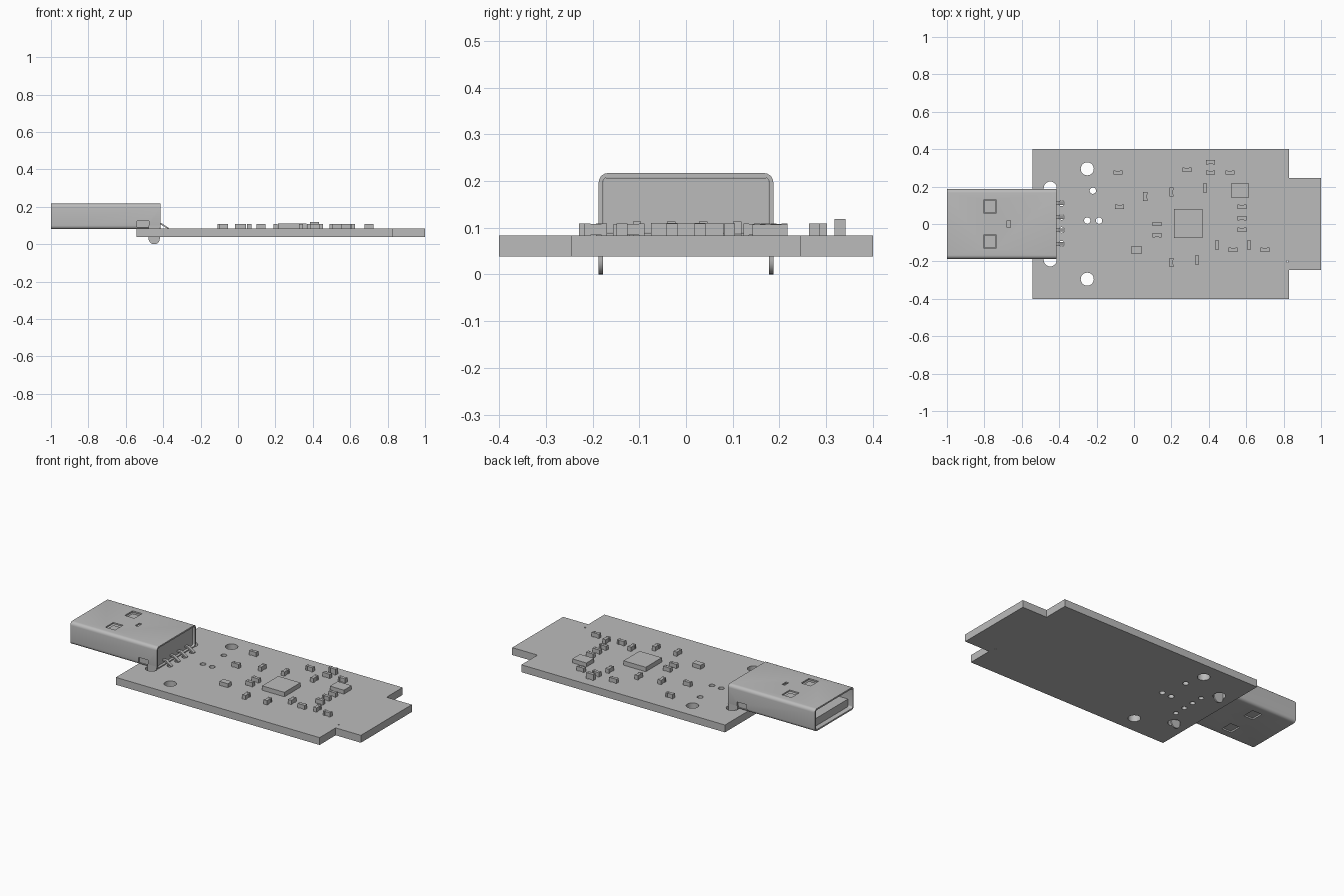
import bpy, bmesh, math
from mathutils import Matrix, Vector

cube = bpy.data.objects.get("Cube")
if cube:
    bpy.data.objects.remove(cube, do_unlink=True)

grey = bpy.data.materials.new("plain grey")
grey.use_nodes = True
GREY = (0.5, 0.5, 0.5, 1)
grey.diffuse_color = GREY
grey.node_tree.nodes["Principled BSDF"].inputs["Base Color"].default_value = GREY


def finish(name, bm):
    bmesh.ops.recalc_face_normals(bm, faces=bm.faces)
    mesh = bpy.data.meshes.new(name)
    bm.to_mesh(mesh)
    bm.free()
    mesh.materials.append(grey)
    obj = bpy.data.objects.new(name, mesh)
    bpy.context.collection.objects.link(obj)
    return obj


def add_box(bm, center, size):
    m = Matrix.Translation(center) @ Matrix.Diagonal((*size, 1))
    bmesh.ops.create_cube(bm, size=1, matrix=m)


def add_drill(bm, x, y, r):
    bmesh.ops.create_cone(bm, cap_ends=True, segments=24, radius1=r, radius2=r,
                          depth=0.2, matrix=Matrix.Translation((x, y, 0.06)))


def prism(points, offset):
    bm = bmesh.new()
    face = bm.faces.new([bm.verts.new(p) for p in points])
    new = bmesh.ops.extrude_face_region(bm, geom=[face])["geom"]
    bmesh.ops.translate(bm, vec=offset,
                        verts=[v for v in new if isinstance(v, bmesh.types.BMVert)])
    return bm


def cut(obj, bm):
    cutter = finish("cutter", bm)
    cutter.hide_render = True
    mod = obj.modifiers.new("cut", 'BOOLEAN')
    mod.operation, mod.solver, mod.object = 'DIFFERENCE', 'EXACT', cutter
    bpy.context.view_layer.objects.active = obj
    bpy.ops.object.modifier_apply(modifier=mod.name)
    bpy.data.objects.remove(cutter, do_unlink=True)


def smooth(obj):
    bpy.ops.object.select_all(action='DESELECT')
    obj.select_set(True)
    bpy.context.view_layer.objects.active = obj
    bpy.ops.object.shade_smooth_by_angle(angle=math.radians(30))


# Circuit board with stepped end and drilled holes
BOTTOM, TOP = 0.038, 0.083
half = [(-0.543, 0.4), (0.83, 0.4), (0.83, 0.245), (1, 0.245)]
outline = half + [(x, -y) for x, y in reversed(half)]
board = finish("circuit_board", prism([(x, y, BOTTOM) for x, y in outline],
                                      Vector((0, 0, TOP - BOTTOM))))
PIN_Y = (0.11, 0.037, -0.032, -0.105)
drills = bmesh.new()
for s in (-1, 1):
    add_drill(drills, -0.25, s * 0.295, 0.035)
    add_drill(drills, -0.448, s * 0.192, 0.035)
for x, y in ((-0.22, 0.178), (-0.25, 0.018), (-0.187, 0.018)):
    add_drill(drills, x, y, 0.017)
for y in PIN_Y:
    add_drill(drills, -0.387, y, 0.015)
add_drill(drills, 0.82, -0.2, 0.005)
cut(board, drills)
smooth(board)


# Plug shell: rounded tube with windows and side notches
def rounded(x, w, z0, z1, r):
    pts = []
    for i, (sy, zc) in enumerate(((1, z1 - r), (-1, z1 - r), (-1, z0 + r), (1, z0 + r))):
        for k in range(6):
            a = math.pi / 2 * (i + k / 5)
            pts.append((x, sy * (w - r) + r * math.cos(a), zc + r * math.sin(a)))
    return pts


shell = finish("plug_shell", prism(rounded(-1, 0.187, 0.08, 0.217, 0.02),
                                   Vector((0.585, 0, 0))))
cut(shell, prism(rounded(-1.1, 0.178, 0.089, 0.208, 0.011), Vector((0.8, 0, 0))))
windows = bmesh.new()
for s in (-1, 1):
    add_box(windows, (-0.77, s * 0.093, 0.15), (0.065, 0.075, 0.3))
    add_box(windows, (-0.508, s * 0.187, 0.107), (0.065, 0.04, 0.034))
add_box(windows, (-0.67, 0, 0.217), (0.018, 0.038, 0.04))
cut(shell, windows)
smooth(shell)

# Spring flaps just inside the top windows
bm = bmesh.new()
for s in (-1, 1):
    add_box(bm, (-0.77, s * 0.093, 0.198), (0.06, 0.07, 0.006))
finish("spring_flaps", bm)

# Plastic insert: contact tongue and rear block
bm = bmesh.new()
add_box(bm, (-0.79, 0, 0.113), (0.36, 0.35, 0.046))
add_box(bm, (-0.525, 0, 0.1485), (0.19, 0.354, 0.117))
finish("plug_insert", bm)

# Rounded mounting tabs through the board
for s, side in ((1, "back"), (-1, "front")):
    pts = [(-0.418, s * 0.178, 0.1), (-0.478, s * 0.178, 0.1)]
    for k in range(13):
        a = math.pi * (1 + k / 12)
        pts.append((-0.448 + 0.03 * math.cos(a), s * 0.178, 0.03 + 0.03 * math.sin(a)))
    smooth(finish(side + "_mounting_tab", prism(pts, Vector((0, s * 0.009, 0)))))

# Sloping solder pins
for i, y in enumerate(PIN_Y):
    pts = [(-0.44, 0.113), (-0.41, 0.113), (-0.37, 0.087), (-0.37, 0.079), (-0.412, 0.104),
           (-0.44, 0.104)]
    finish(f"solder_pin_{i + 1}", prism([(x, y - 0.009, z) for x, z in pts],
                                        Vector((0, 0.018, 0))))

# Large chips
for name, x, y, w, d, h in (("main_chip", 0.29, 0.003, 0.15, 0.155, 0.027),
                            ("small_chip", 0.567, 0.18, 0.095, 0.075, 0.024),
                            ("crystal", 0.013, -0.138, 0.057, 0.037, 0.024)):
    bm = bmesh.new()
    add_box(bm, (x, y, TOP + h / 2), (w, d, h))
    finish(name, bm)


# Small parts: narrow body between two end caps
def small_part(name, x, y, upright, h=0.026):
    bm = bmesh.new()
    add_box(bm, (0, 0, h / 2), (0.044, 0.019, h - 0.002))
    for s in (-1, 1):
        add_box(bm, (s * 0.018, 0, h / 2), (0.012, 0.023, h))
    obj = finish(name, bm)
    obj.location = (x, y, TOP)
    obj.rotation_euler.z = math.pi / 2 if upright else 0


LYING = ((-0.086, 0.275), (0.283, 0.29), (0.41, 0.275), (0.513, 0.275), (-0.077, 0.093),
         (0.577, 0.093), (0.577, 0.03), (0.577, -0.03), (0.123, 0), (0.123, -0.06),
         (0.53, -0.137), (0.7, -0.137))
UPRIGHT = ((0.38, 0.193), (0.2, 0.17), (0.06, 0.147), (0.2, -0.205), (0.337, -0.193),
           (0.444, -0.113), (0.615, -0.113))
for i, (x, y) in enumerate(LYING):
    small_part(f"resistor_{i + 1}", x, y, False)
for i, (x, y) in enumerate(UPRIGHT):
    small_part(f"capacitor_{i + 1}", x, y, True)
small_part("indicator_light", 0.41, 0.33, False, 0.036)
